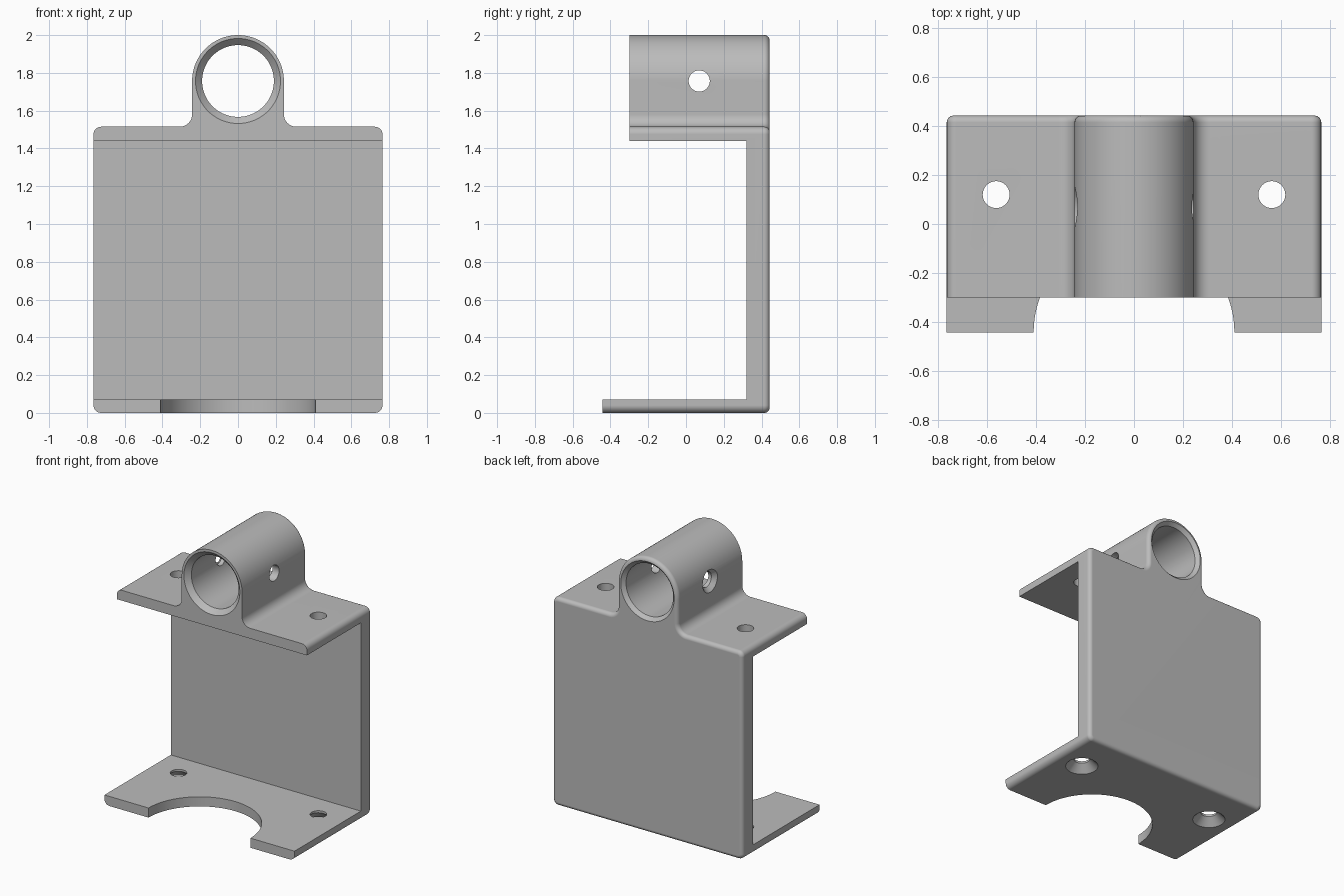
import bpy
import bmesh
from math import sin, cos, pi, radians
from mathutils import Vector

if "Cube" in bpy.data.objects:
    bpy.data.objects.remove(bpy.data.objects["Cube"], do_unlink=True)

# Main dimensions
HALF_W, DECK, CORNER = 0.765, 1.515, 0.04
TUBE_R, TUBE_Z, FILLET = 0.243, 1.757, 0.065
FRONT, BACK, ROUND = -0.443, 0.443, 0.028

grey = bpy.data.materials.new("plain_grey")
grey.use_nodes = True
grey.diffuse_color = (0.5, 0.5, 0.5, 1)
grey.node_tree.nodes["Principled BSDF"].inputs["Base Color"].default_value = (0.5, 0.5, 0.5, 1)


def arc(cx, cz, r, start, end, steps):
    """Points on an arc, angles in degrees."""
    angles = [radians(start + (end - start) * i / steps) for i in range(steps + 1)]
    return [(cx + r * cos(a), cz + r * sin(a)) for a in angles]


def outline(d):
    """Front silhouette, shrunk inwards by d."""
    cx, r = HALF_W - CORNER, CORNER - d
    half = arc(cx, CORNER, r, -90, 0, 6)
    half += arc(cx, DECK - CORNER, r, 0, 90, 6)
    half += arc(TUBE_R + FILLET, DECK + FILLET, FILLET + d, 270, 180, 8)
    half += arc(0, TUBE_Z, TUBE_R - d, 0, 90, 24)
    return half + [(-x, z) for x, z in reversed(half[:-1])]


def loft(name, rings):
    """Closed solid through rings of equal length."""
    bm = bmesh.new()
    loops = [[bm.verts.new(p) for p in ring] for ring in rings]
    for a, b in zip(loops, loops[1:]):
        for i in range(len(a)):
            j = (i + 1) % len(a)
            bm.faces.new((a[i], a[j], b[j], b[i]))
    bm.faces.new(loops[0])
    bm.faces.new(loops[-1])
    bmesh.ops.recalc_face_normals(bm, faces=bm.faces)
    mesh = bpy.data.meshes.new(name)
    bm.to_mesh(mesh)
    bm.free()
    mesh.materials.append(grey)
    obj = bpy.data.objects.new(name, mesh)
    bpy.context.collection.objects.link(obj)
    return obj


def turned(name, origin, axis, stations, sides=48):
    """Round cutter along an axis, from (distance, radius) stations."""
    axis = Vector(axis)
    u = axis.orthogonal().normalized()
    v = axis.cross(u)
    turn = [2 * pi * i / sides for i in range(sides)]
    return loft(name, [[Vector(origin) + axis * t + (u * cos(a) + v * sin(a)) * r
                        for a in turn] for t, r in stations])


# Solid body with a rounded rear rim
rings = [[(x, FRONT, z) for x, z in outline(0)]]
for i in range(6):
    a = pi / 2 * i / 5
    y, d = BACK - ROUND + ROUND * sin(a), ROUND * (1 - cos(a))
    rings.append([(x, y, z) for x, z in outline(d)])
bracket = loft("bracket", rings)

# Open space between the plates, and the shorter upper plate
side = [(-1, 0.07), (0.32, 0.07), (0.32, 1.44), (-0.3, 1.44), (-0.3, 3), (-1, 3)]
cutters = [loft("opening_cutter", [[(x, y, z) for y, z in side] for x in (-1, 1)])]

# Tube bore, chamfered at both ends
cutters.append(turned("bore_cutter", (0, 0, TUBE_Z), (0, 1, 0),
                      [(-0.34, 0.265), (-0.265, 0.19), (BACK - 0.025, 0.19),
                       (BACK + 0.02, 0.235)], 96))

# Cross hole through the tube, countersunk on its right
cutters.append(turned("cross_hole_cutter", (0, 0.07, TUBE_Z), (1, 0, 0),
                      [(-0.3, 0.142), (-0.214, 0.056), (0.4, 0.056)]))

# Round notch in the lower plate
cutters.append(turned("notch_cutter", (0, FRONT, 0), (0, 0, 1),
                      [(-0.1, 0.41), (0.2, 0.41)], 96))

# Screw holes, countersunk under the lower plate
for s in (-1, 1):
    cutters.append(turned("screw_hole_cutter", (s * 0.563, 0.12, 0), (0, 0, 1),
                          [(-0.03, 0.14), (0.055, 0.055), (1.6, 0.055)]))

bpy.ops.object.select_all(action="DESELECT")
bracket.select_set(True)
bpy.context.view_layer.objects.active = bracket
for cutter in cutters:
    cut = bracket.modifiers.new("cut", "BOOLEAN")
    cut.operation, cut.solver, cut.object = "DIFFERENCE", "EXACT", cutter
    bpy.ops.object.modifier_apply(modifier=cut.name)
    bpy.data.objects.remove(cutter, do_unlink=True)

# Smooth curves with crisp edges
bpy.ops.object.shade_smooth_by_angle(angle=radians(30))
weighted = bracket.modifiers.new("weighted_normals", "WEIGHTED_NORMAL")
weighted.keep_sharp = True
